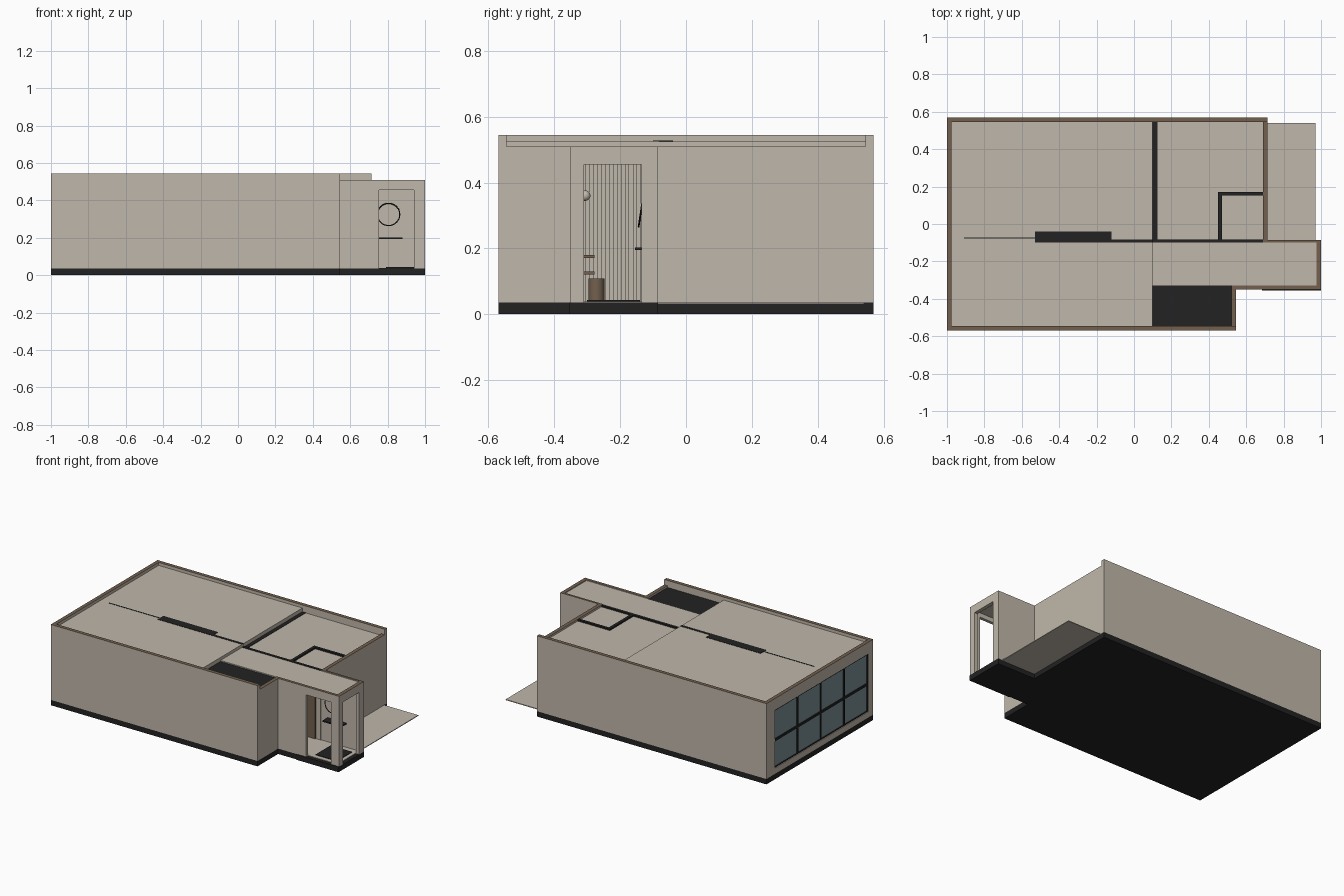
import bpy, bmesh, math
from mathutils import Matrix, Vector

if "Cube" in bpy.data.objects:
    bpy.data.objects.remove(bpy.data.objects["Cube"])


def material(name, r, g, b):
    m = bpy.data.materials.new(name)
    m.diffuse_color = (r, g, b, 1)
    m.use_nodes = True
    m.node_tree.nodes["Principled BSDF"].inputs["Base Color"].default_value = m.diffuse_color
    return m


BEIGE = material("beige plaster", 0.53, 0.475, 0.405)
BROWN = material("brown wood", 0.17, 0.118, 0.077)
DARK = material("charcoal", 0.016, 0.016, 0.016)
GLASS = material("blue grey glass", 0.20, 0.27, 0.29)


def boxes(name, parts, mat, top=None):
    """One object from boxes (x0, x1, y0, y1, z0, z1); optional colour for top faces."""
    bm = bmesh.new()
    for x0, x1, y0, y1, z0, z1 in parts:
        size = Vector((x1 - x0, y1 - y0, z1 - z0))
        mid = Vector((x0 + x1, y0 + y1, z0 + z1)) / 2
        bmesh.ops.create_cube(bm, size=1, matrix=Matrix.Translation(mid) @ Matrix.Diagonal((*size, 1)))
    me = bpy.data.meshes.new(name)
    if top:
        zmax = max(p[5] for p in parts)
        for f in bm.faces:
            if f.normal.z > 0.9 and f.calc_center_median().z > zmax - 0.001:
                f.material_index = 1
    bm.to_mesh(me)
    bm.free()
    me.materials.append(mat)
    if top:
        me.materials.append(top)
    ob = bpy.data.objects.new(name, me)
    bpy.context.collection.objects.link(ob)
    return ob


def smooth(ob, name, mat):
    ob.name = name
    ob.data.materials.append(mat)
    bpy.ops.object.shade_smooth_by_angle()


F, LOW, HIGH = 0.036, 0.51, 0.545    # slab top, low and high wall tops

# Base slab, floors and outside terrace
boxes("base_slab", [(-1, 0.545, -0.57, 0.57, 0, F), (0.545, 0.715, -0.35, 0.57, 0, F),
                    (0.715, 1, -0.35, -0.085, 0, F), (0.685, 1, -0.355, -0.35, 0, F)], DARK)
boxes("room_floors", [(-0.975, 0.52, -0.545, 0.545, F, 0.039), (0.52, 0.69, -0.33, 0.545, F, 0.039),
                      (0.69, 0.975, -0.33, -0.1, F, 0.039)], BEIGE)
boxes("terrace", [(0.715, 0.97, -0.085, 0.54, 0.031, F)], BEIGE)

# Tall outer walls, with the window opening in the left one
boxes("back_wall", [(-1, 0.715, 0.545, 0.57, F, HIGH)], BEIGE, BROWN)
boxes("front_wall", [(-1, 0.545, -0.57, -0.545, F, HIGH)], BEIGE, BROWN)
WY0, WY1, WZ0, WZ1 = -0.52, 0.48, 0.075, 0.465
boxes("window_wall", [(-1, -0.975, -0.545, WY0, F, HIGH), (-1, -0.975, WY1, 0.545, F, HIGH),
                      (-1, -0.975, WY0, WY1, F, WZ0), (-1, -0.975, WY0, WY1, WZ1, HIGH)], BEIGE, BROWN)

# Lower outer walls
boxes("right_wall", [(0.69, 0.715, -0.085, 0.545, F, LOW)], BEIGE, BROWN)
boxes("side_wall", [(0.52, 0.545, -0.545, -0.33, F, LOW)], BEIGE, BROWN)

# Entrance porch with front and end openings
boxes("porch_front_wall", [(0.545, 0.755, -0.35, -0.33, F, LOW), (0.94, 1, -0.35, -0.33, F, LOW),
                           (0.755, 0.94, -0.35, -0.33, 0.455, LOW)], BEIGE, BROWN)
boxes("porch_end_wall", [(0.975, 1, -0.33, -0.31, F, LOW), (0.975, 1, -0.135, -0.085, F, LOW),
                         (0.975, 1, -0.31, -0.135, 0.455, LOW)], BEIGE, BROWN)
boxes("porch_back_wall", [(0.69, 0.975, -0.1, -0.085, F, LOW)], BEIGE, BROWN)

# Window glass and bars
boxes("window_glass", [(-0.99, -0.984, WY0, WY1, WZ0, WZ1)], GLASS)
step = (WY1 - WY0) / 4
mid = (WZ0 + WZ1) / 2 - 0.01
bars = [(-0.996, -0.98, WY0 + i * step - 0.006, WY0 + i * step + 0.006, WZ0, WZ1) for i in (1, 2, 3)]
bars += [(-0.996, -0.98, WY0, WY1, mid - 0.008, mid + 0.008)]
bars += [(-0.995, -0.98, y - 0.003, y + 0.003, WZ0, WZ1) for y in (WY0 + 0.003, WY1 - 0.003)]
bars += [(-0.995, -0.98, WY0, WY1, z - 0.003, z + 0.003) for z in (WZ0 + 0.003, WZ1 - 0.003)]
boxes("window_bars", bars, DARK)

# Ceilings: raised living room, lower rooms and hall, dark bathroom
boxes("living_ceiling", [(-0.975, 0.1, -0.545, 0.545, 0.49, 0.525)], BEIGE)
boxes("room_ceilings", [(0.1, 0.69, -0.1, 0.545, 0.485, 0.498)], BEIGE)
boxes("hall_ceiling", [(0.1, 0.975, -0.33, -0.1, 0.485, 0.505)], BEIGE)
boxes("bathroom_ceiling", [(0.1, 0.52, -0.545, -0.33, 0.485, 0.498)], DARK)

# Inner partitions with dark tops
boxes("room_partitions", [(0.1, 0.125, -0.1, 0.545, F, 0.5), (0.1, 0.69, -0.1, -0.082, F, 0.508),
                          (0.45, 0.47, -0.082, 0.17, F, 0.508), (0.47, 0.69, 0.152, 0.17, F, 0.508)], DARK)
boxes("living_partition", [(-0.53, -0.12, -0.1, -0.04, F, 0.527), (-0.12, 0.1, -0.1, -0.082, F, 0.527),
                           (-0.91, -0.53, -0.078, -0.072, F, 0.527)], DARK)
boxes("hall_lining", [(0.125, 0.69, -0.104, -0.1, F, 0.485), (0.1, 0.52, -0.33, -0.322, F, 0.485)], BEIGE)

# Ribbed panel closing the hall, inner door and mat
boxes("ribbed_panel", [(0.125, 0.135, -0.322, -0.104, F, 0.485)]
      + [(0.135, 0.148, -0.318 + i * 0.024, -0.304 + i * 0.024, F, 0.485) for i in range(9)], BEIGE)
boxes("inner_door", [(0.5, 0.655, -0.111, -0.104, 0.039, 0.42)], BROWN)
boxes("door_mat", [(0.79, 0.95, -0.3, -0.14, 0.039, 0.043)], DARK)

# Porch shelves, ring mirror, wall lamp and stool
boxes("mirror_shelf", [(0.74, 0.88, -0.155, -0.1, 0.195, 0.203)], DARK)
boxes("wall_shelves", [(0.57, 0.7, -0.33, -0.278, z, z + 0.01) for z in (0.12, 0.17)], BROWN)
bpy.ops.mesh.primitive_torus_add(major_radius=0.06, minor_radius=0.003, major_segments=32, minor_segments=6,
                                 location=(0.805, -0.135, 0.325), rotation=(math.pi / 2 - 0.15, 0, 0))
smooth(bpy.context.object, "ring_mirror", DARK)
bpy.ops.mesh.primitive_uv_sphere_add(segments=16, ring_count=8, radius=0.016, location=(0.66, -0.306, 0.36))
smooth(bpy.context.object, "wall_lamp", BEIGE)
bpy.ops.mesh.primitive_cylinder_add(vertices=20, radius=0.024, depth=0.07, location=(0.62, -0.272, 0.074))
smooth(bpy.context.object, "stool", BROWN)
